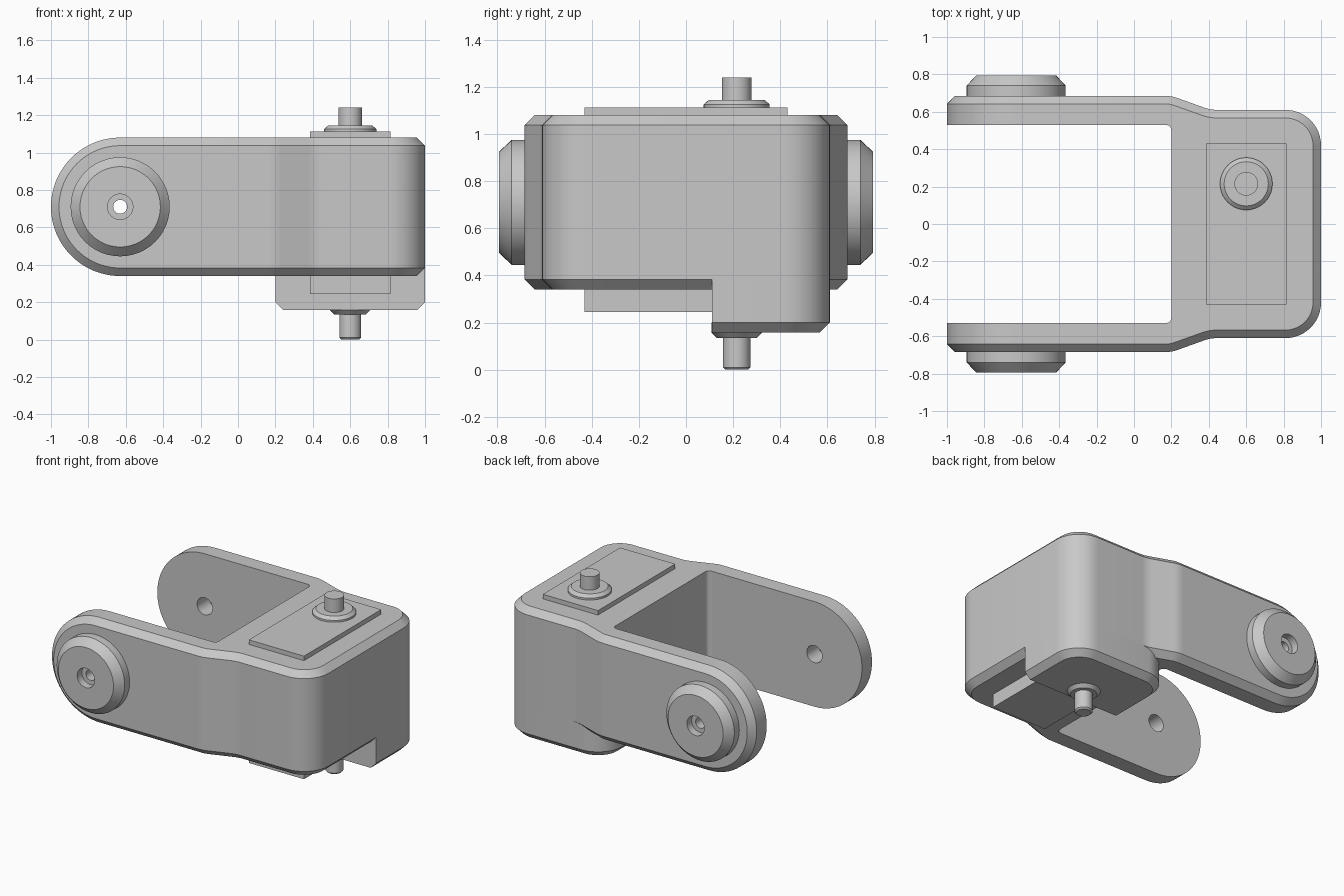
import bpy, bmesh, math
from mathutils import Vector

cube = bpy.data.objects.get("Cube")
if cube:
    bpy.data.objects.remove(cube)

GREY = (0.58, 0.58, 0.58, 1)
metal = bpy.data.materials.new("plain_grey")
metal.use_nodes = True
metal.diffuse_color = GREY
metal.node_tree.nodes["Principled BSDF"].inputs["Base Color"].default_value = GREY

LOW, HIGH, CHAMFER = 0.34, 1.08, 0.043    # body height range and edge chamfer
ARM_OUT, ARM_IN, ARM_END = 0.685, 0.53, 0.15
HUB_X, HUB_Z = -0.63, 0.71


def fillet(corners, n=12):
    """Open 2D path from (x, y, radius) corners."""
    path = []
    for i, (x, y, r) in enumerate(corners):
        p = Vector((x, y))
        if not r:
            path.append(p)
            continue
        u = (Vector(corners[i - 1][:2]) - p).normalized()
        v = (Vector(corners[i + 1][:2]) - p).normalized()
        half = u.angle(-v) / 2
        mid = (u + v).normalized()
        c = p + mid * r / math.cos(half)
        # sweep from the first tangent point to the second
        side = Vector((-mid.y, mid.x))
        if side.dot(u) < 0:
            side = -side
        for k in range(n + 1):
            t = half * (1 - 2 * k / n)
            path.append(c - mid * r * math.cos(t) + side * r * math.sin(t))
    return [p for i, p in enumerate(path) if i == 0 or (p - path[i - 1]).length > 1e-4]


def inset(path, d):
    """Shift an open path to its left by d."""
    out = []
    for i, p in enumerate(path):
        a = p - path[i - 1] if i else path[1] - p
        b = path[i + 1] - p if i < len(path) - 1 else a
        na = Vector((-a.y, a.x)).normalized()
        nb = Vector((-b.y, b.x)).normalized()
        m = (na + nb).normalized()
        out.append(p + m * d / m.dot(na))
    return out


def band(bm, a, b, closed=False):
    for i in range(0 if closed else 1, len(a)):
        bm.faces.new((a[i - 1], a[i], b[i], b[i - 1]))


def finish(bm, name):
    bmesh.ops.remove_doubles(bm, verts=bm.verts, dist=1e-4)
    bmesh.ops.recalc_face_normals(bm, faces=bm.faces)
    mesh = bpy.data.meshes.new(name)
    bm.to_mesh(mesh)
    bm.free()
    ob = bpy.data.objects.new(name, mesh)
    bpy.context.collection.objects.link(ob)
    mesh.materials.append(metal)
    smooth(ob)
    return ob


def smooth(ob):
    bpy.ops.object.select_all(action='DESELECT')
    ob.select_set(True)
    bpy.context.view_layer.objects.active = ob
    bpy.ops.object.shade_smooth_by_angle(angle=math.radians(30))


def at_z(bm, path, z):
    return [bm.verts.new((p.x, p.y, z)) for p in path]


def at_y(bm, path, y):
    return [bm.verts.new((p.x, y, p.y)) for p in path]


def lathe(name, profile, centre, axis="z", sign=1, steps=48):
    """Turn a closed (radius, height) profile about an axis through centre."""
    bm = bmesh.new()
    rings = []
    for k in range(steps):
        c, s = math.cos(math.tau * k / steps), math.sin(math.tau * k / steps)
        ring = []
        for r, h in profile:
            u, v = centre[0] + r * c, centre[1] + r * s
            ring.append(bm.verts.new((u, v, h) if axis == "z" else (u, sign * h, v)))
        rings.append(ring)
    for k in range(steps):
        band(bm, rings[k - 1], rings[k], closed=True)
    # drop the hidden strip that lies on the axis of solid shapes
    flat = [f for f in bm.faces if f.calc_area() < 1e-9]
    bmesh.ops.delete(bm, geom=flat, context='FACES')
    return finish(bm, name)


def box(name, lo, hi):
    bm = bmesh.new()
    bmesh.ops.create_cube(bm, size=1)
    for v in bm.verts:
        v.co = [(a + b) / 2 + c * (b - a) for a, b, c in zip(lo, hi, v.co)]
    return finish(bm, name)


# Fork body: head with chamfered outer rim
bm = bmesh.new()
half = [(ARM_END, ARM_OUT, 0), (0.2, ARM_OUT, 0.2), (0.41, 0.61, 0.2), (1, 0.61, 0.19)]
outer = fillet([(x, -y, r) for x, y, r in half] + half[::-1])
inner = fillet([(ARM_END, ARM_IN, 0), (0.2, ARM_IN, 0.03),
                (0.2, -ARM_IN, 0.03), (ARM_END, -ARM_IN, 0)], 6)
rim = inset(outer, CHAMFER)
layers = [at_z(bm, rim, LOW), at_z(bm, outer, LOW + CHAMFER),
          at_z(bm, outer, HIGH - CHAMFER), at_z(bm, rim, HIGH)]
for a, b in zip(layers, layers[1:]):
    band(bm, a, b)
slot_low, slot_high = at_z(bm, inner, LOW), at_z(bm, inner, HIGH)
band(bm, slot_low, slot_high)
bm.faces.new(layers[0] + slot_low)
bm.faces.new(layers[3] + slot_high)

# Fork body: round-ended arms, chamfered on the outer side
side = fillet([(ARM_END, HIGH, 0), (-1, HIGH, 0.37), (-1, LOW, 0.37), (ARM_END, LOW, 0)], 20)
for s in (-1, 1):
    rings = [at_y(bm, side, s * ARM_IN), at_y(bm, side, s * (ARM_OUT - CHAMFER)),
             at_y(bm, inset(side, CHAMFER), s * ARM_OUT)]
    band(bm, rings[0], rings[1])
    band(bm, rings[1], rings[2])
    bm.faces.new(rings[0])
    bm.faces.new(rings[2])
body = finish(bm, "fork_body")

# Cross hole through both arms
cutter = lathe("hole_cutter", [(0, -0.9), (0.06, -0.9), (0.06, 0.9), (0, 0.9)],
               (HUB_X, HUB_Z), "y")
cutter.hide_render = True
cut = body.modifiers.new("cross_hole", 'BOOLEAN')
cut.operation, cut.solver, cut.object = 'DIFFERENCE', 'EXACT', cutter
bpy.context.view_layer.objects.active = body
bpy.ops.object.modifier_apply(modifier=cut.name)
bpy.data.objects.remove(cutter)
smooth(body)

# Hub discs with stepped holes
hub = [(0.037, 0.66), (0.265, 0.66), (0.265, 0.74), (0.215, 0.793),
       (0.068, 0.793), (0.068, 0.74), (0.037, 0.74)]
lathe("front_hub", hub, (HUB_X, HUB_Z), "y", -1)
lathe("back_hub", hub, (HUB_X, HUB_Z), "y", 1)

# Lower block under the back half of the head
bm = bmesh.new()
plan = fillet([(1, 0.11, 0), (1, 0.61, 0.19), (0.2, 0.61, 0.19), (0.2, 0.11, 0)])
rings = [at_z(bm, inset(plan, CHAMFER), 0.157), at_z(bm, plan, 0.2),
         at_z(bm, plan, LOW + CHAMFER)]
for a, b in zip(rings, rings[1:]):
    band(bm, a, b)
bm.faces.new(rings[0])
bm.faces.new(rings[2])
bm.faces.new([r[0] for r in rings] + [r[-1] for r in rings[::-1]])
finish(bm, "lower_block")

# Bearing plates above and below the head
box("top_plate", (0.385, -0.43, 1.0), (0.815, 0.43, 1.112))
box("bottom_plate", (0.385, -0.43, 0.245), (0.815, 0.43, 0.45))

# Pivot pin and washers
PIN = (0.6, 0.215)
lathe("pivot_pin", [(0, 0), (0.048, 0), (0.058, 0.01), (0.058, 0.4), (0.063, 0.4),
                    (0.063, 1.24), (0, 1.24)], PIN)
lathe("top_washer", [(0, 1.05), (0.14, 1.05), (0.14, 1.125), (0.118, 1.145), (0, 1.145)], PIN)
lathe("bottom_washer", [(0, 0.135), (0.085, 0.135), (0.107, 0.157), (0.107, 0.2), (0, 0.2)], PIN)
